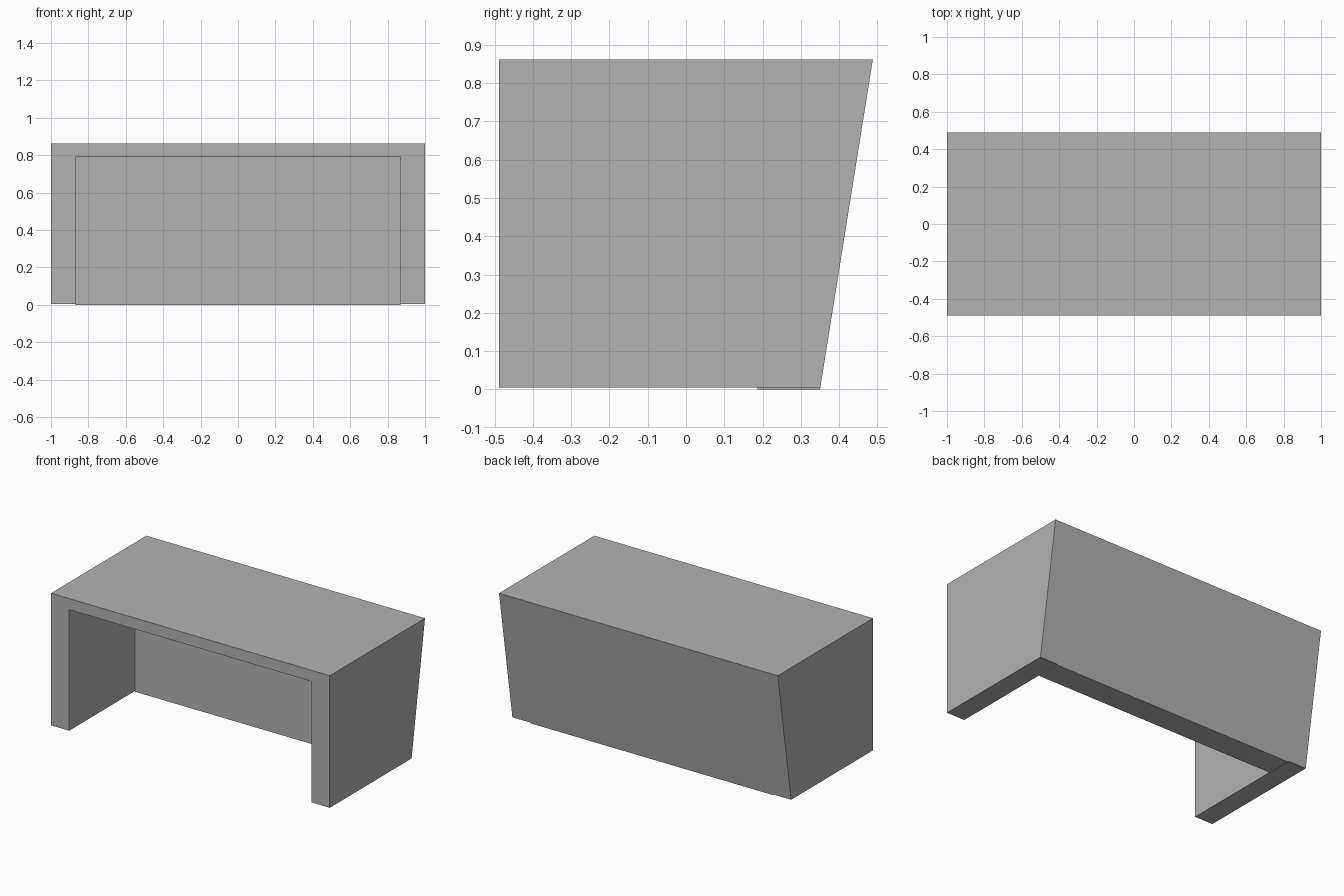
import bpy

if "Cube" in bpy.data.objects:
    bpy.data.objects.remove(bpy.data.objects["Cube"])

FRONT, TOP, UNDER, INNER, FOOT = -0.488, 0.862, 0.79, 0.187, 0.005


def back(z):
    # sloping rear surface
    return 0.35 + 0.138 * z / TOP


grey = bpy.data.materials.new("light_grey")
grey.diffuse_color = (0.45, 0.45, 0.45, 1)
grey.use_nodes = True
grey.node_tree.nodes["Principled BSDF"].inputs["Base Color"].default_value = grey.diffuse_color


def extrude_x(name, profile, x0, x1):
    """Solid from a y-z profile (counter-clockwise seen from +x)."""
    n = len(profile)
    verts = [(x, y, z) for x in (x0, x1) for y, z in profile]
    faces = [tuple(reversed(range(n))), tuple(range(n, 2 * n))]
    faces += [(i, (i + 1) % n, (i + 1) % n + n, i + n) for i in range(n)]
    mesh = bpy.data.meshes.new(name)
    mesh.from_pydata(verts, [], faces)
    mesh.materials.append(grey)
    obj = bpy.data.objects.new(name, mesh)
    bpy.context.collection.objects.link(obj)
    return obj


# Side panels
side = [(FRONT, FOOT), (back(FOOT), FOOT), (back(TOP), TOP), (FRONT, TOP)]
extrude_x("left_side_panel", side, -1, -0.87)
extrude_x("right_side_panel", side, 0.87, 1)

# Desk top between the sides
extrude_x("desk_top", [(FRONT, UNDER), (back(UNDER), UNDER),
                       (back(TOP), TOP), (FRONT, TOP)], -0.87, 0.87)

# Back panel: upright inside, sloping outside
extrude_x("back_panel", [(INNER, 0), (back(0), 0),
                         (back(UNDER), UNDER), (INNER, UNDER)], -0.87, 0.87)
